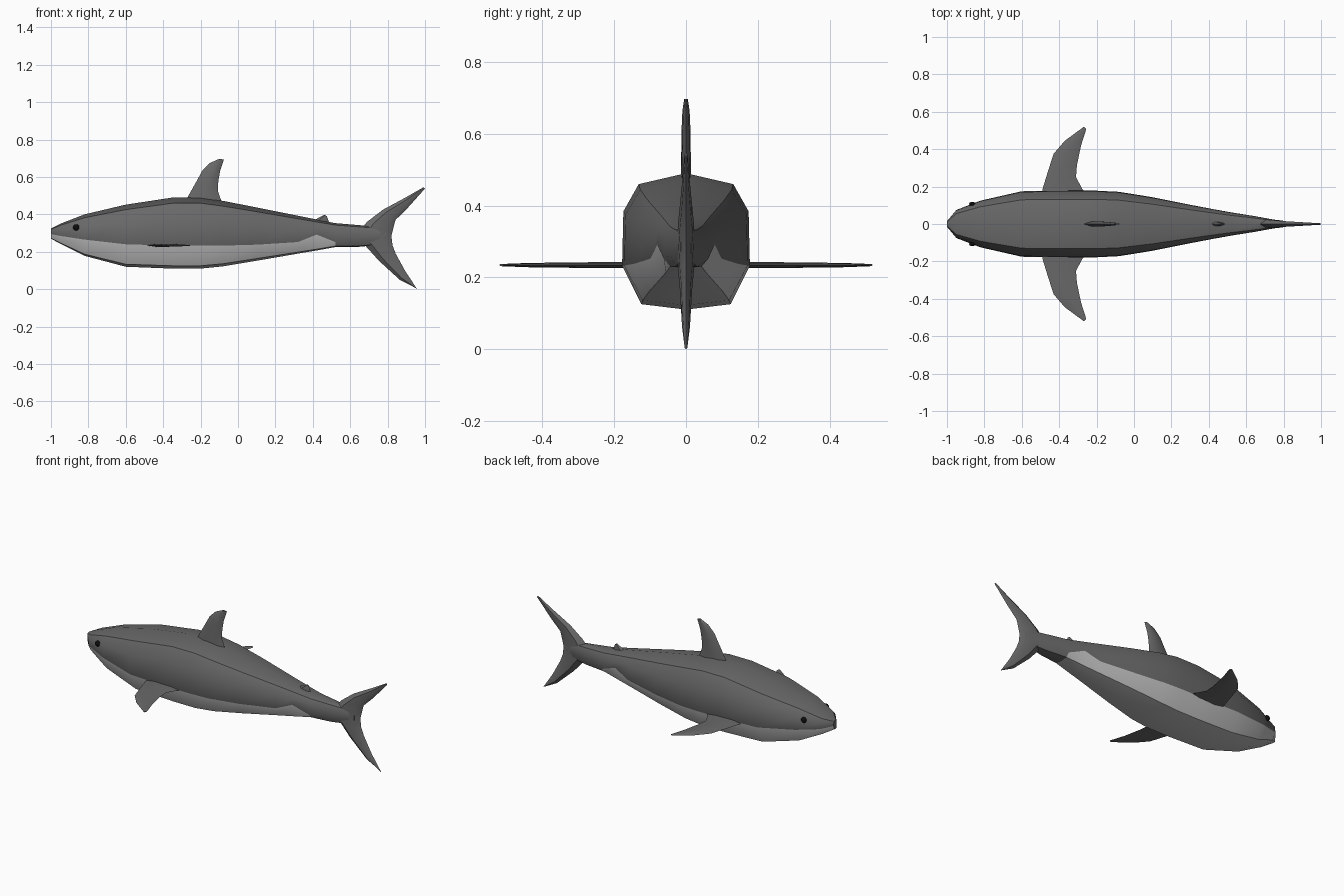
import bpy, bmesh, math


def material(name, rgb):
    m = bpy.data.materials.new(name)
    m.diffuse_color = (*rgb, 1)
    return m


GREY = material("slate grey", (0.14, 0.14, 0.14))
PALE = material("pale belly", (0.52, 0.52, 0.52))
BLACK = material("eye black", (0.004, 0.004, 0.004))


def loft(name, rings, mats, rule=None, angle=35):
    """Skin a list of equal closed rings and cap both ends."""
    bm = bmesh.new()
    loops = [[bm.verts.new(p) for p in r] for r in rings]
    n = len(rings[0])
    for i in range(len(loops) - 1):
        for j in range(n):
            k = (j + 1) % n
            f = bm.faces.new((loops[i][j], loops[i][k], loops[i + 1][k], loops[i + 1][j]))
            if rule:
                f.material_index = rule(i, j)
    for end, i in ((loops[0], 0), (loops[-1], len(loops) - 2)):
        bm.faces.new(end)
    bmesh.ops.recalc_face_normals(bm, faces=bm.faces)
    me = bpy.data.meshes.new(name)
    bm.to_mesh(me)
    bm.free()
    for m in mats:
        me.materials.append(m)
    ob = bpy.data.objects.new(name, me)
    bpy.context.collection.objects.link(ob)
    smooth(ob, angle)
    return ob


def smooth(ob, angle):
    bpy.ops.object.select_all(action='DESELECT')
    ob.select_set(True)
    bpy.context.view_layer.objects.active = ob
    bpy.ops.object.shade_smooth_by_angle(angle=math.radians(angle))


# Body: x, top, bottom, colour line height, half width
stations = [
    (-1.00, 0.325, 0.270, 0.295, 0.015),
    (-0.95, 0.350, 0.243, 0.285, 0.075),
    (-0.82, 0.400, 0.178, 0.265, 0.125),
    (-0.60, 0.452, 0.120, 0.240, 0.175),
    (-0.35, 0.490, 0.110, 0.233, 0.178),
    (-0.20, 0.490, 0.110, 0.233, 0.178),
    (-0.08, 0.472, 0.122, 0.233, 0.172),
    (0.10, 0.437, 0.152, 0.238, 0.143),
    (0.32, 0.393, 0.190, 0.252, 0.099),
    (0.42, 0.373, 0.207, 0.292, 0.080),
    (0.52, 0.353, 0.225, 0.252, 0.062),
    (0.64, 0.343, 0.226, 0.262, 0.043),
    (0.79, 0.330, 0.240, 0.275, 0.016),
]


def body_ring(x, top, bot, line, w):
    h = top - bot
    half = [(0.74 * w, bot + 0.92 * h), (0.98 * w, bot + 0.72 * h),
            (w, line), (0.70 * w, bot + 0.04 * h)]
    ring = [(0, top)] + half + [(0, bot)] + [(-y, z) for y, z in reversed(half)]
    return [(x, y, z) for y, z in ring]


# Faces below the colour line, as far as the tail stalk, are pale
loft("body", [body_ring(*s) for s in stations], [GREY, PALE],
     lambda i, j: int(3 <= j <= 6 and i < 10))


# Fins: sections of (lead x, lead height, trail x, trail height, half thickness)
def fin(name, sections, place):
    rings = []
    for lx, lh, tx, th, t in sections:
        at = lambda f, s: place(lx + (tx - lx) * f, lh + (th - lh) * f, s * t)
        rings.append([at(0, 0), at(0.25, 1), at(0.75, 0.8), at(1, 0),
                      at(0.75, -0.8), at(0.25, -1)])
    return loft(name, rings, [GREY])


def upright(a, h, t):
    return (a, t, h)


fin("dorsal_fin", [
    (-0.285, 0.455, -0.05, 0.42, 0.014),
    (-0.265, 0.500, -0.09, 0.475, 0.014),
    (-0.220, 0.580, -0.108, 0.525, 0.013),
    (-0.190, 0.635, -0.105, 0.580, 0.012),
    (-0.150, 0.675, -0.095, 0.635, 0.010),
    (-0.100, 0.697, -0.075, 0.693, 0.005)], upright)

fin("rear_dorsal_fin", [
    (0.39, 0.355, 0.49, 0.335, 0.012),
    (0.42, 0.376, 0.485, 0.364, 0.011),
    (0.463, 0.398, 0.475, 0.390, 0.004)], upright)

fin("tail_fin", [
    (0.992, 0.545, 1.000, 0.538, 0.004),
    (0.890, 0.487, 0.905, 0.432, 0.010),
    (0.775, 0.425, 0.842, 0.370, 0.016),
    (0.690, 0.360, 0.830, 0.325, 0.022),
    (0.630, 0.285, 0.820, 0.285, 0.026),
    (0.700, 0.212, 0.826, 0.235, 0.022),
    (0.750, 0.155, 0.843, 0.190, 0.017),
    (0.865, 0.050, 0.895, 0.095, 0.011),
    (0.948, 0.008, 0.958, 0.000, 0.004)], upright)

pectoral = [
    (-0.50, 0.130, -0.23, 0.130, 0.008),
    (-0.488, 0.190, -0.275, 0.185, 0.008),
    (-0.462, 0.275, -0.310, 0.250, 0.008),
    (-0.430, 0.375, -0.305, 0.315, 0.007),
    (-0.370, 0.445, -0.283, 0.420, 0.006),
    (-0.268, 0.520, -0.255, 0.508, 0.003)]

for side, word in ((-1, "front"), (1, "back")):
    fin(word + "_pectoral_fin", pectoral,
        lambda a, h, t, s=side: (a, s * h, 0.234 + t))
    # Eye
    bpy.ops.mesh.primitive_uv_sphere_add(segments=12, ring_count=8, radius=0.017,
                                         location=(-0.865, side * 0.107, 0.33))
    eye = bpy.context.object
    eye.name = word + "_eye"
    eye.scale = (1, 0.7, 1)
    eye.data.materials.append(BLACK)
    smooth(eye, 60)
